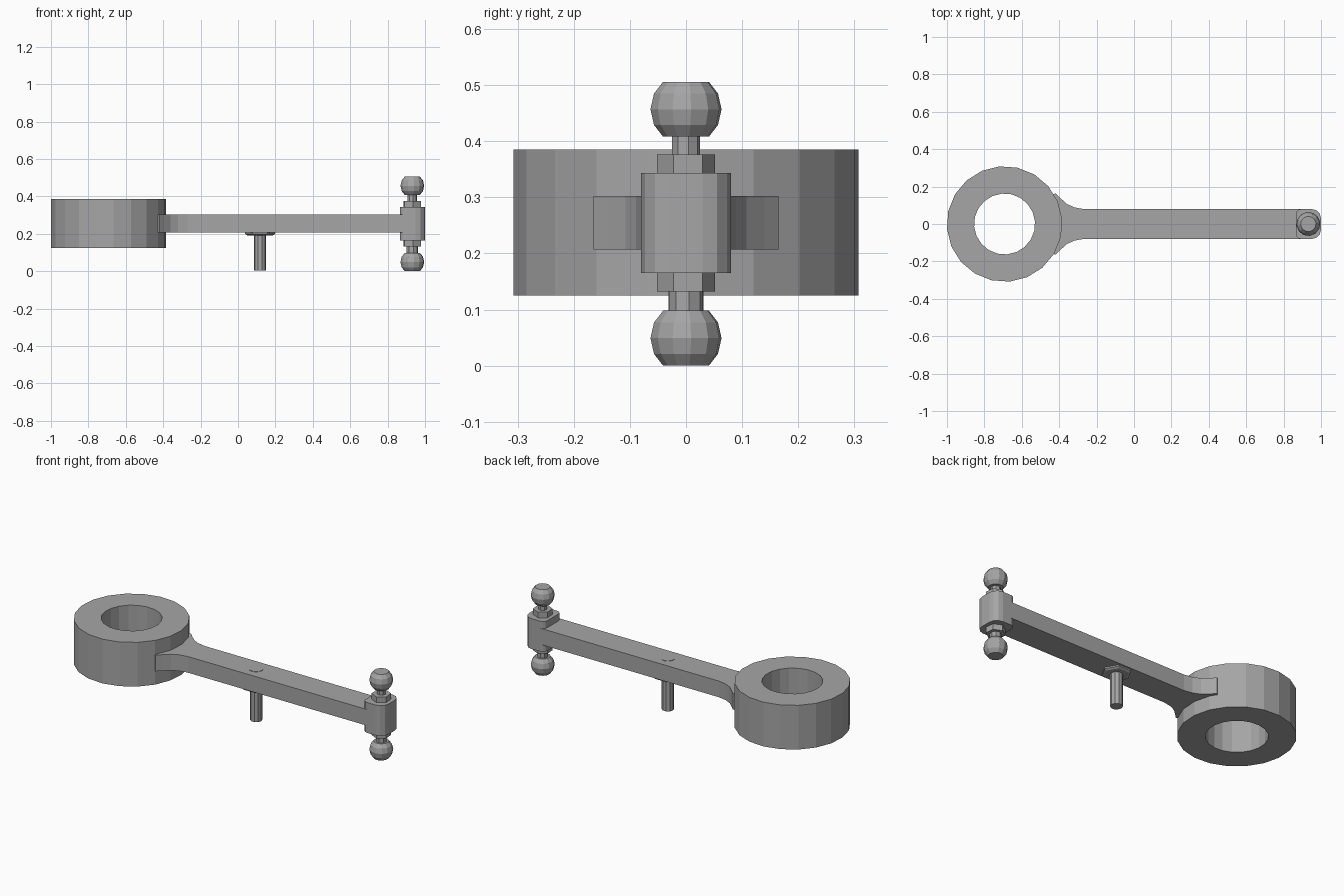
import bpy
import bmesh
from math import sin, cos, pi, radians, sqrt

cube = bpy.data.objects.get("Cube")
if cube:
    bpy.data.objects.remove(cube, do_unlink=True)

# Single metal colour
steel = bpy.data.materials.new("grey steel")
steel.use_nodes = True
GREY = (0.38, 0.38, 0.38, 1)
steel.diffuse_color = GREY
steel.node_tree.nodes["Principled BSDF"].inputs["Base Color"].default_value = GREY


def finish(name, bm):
    bmesh.ops.recalc_face_normals(bm, faces=bm.faces)
    mesh = bpy.data.meshes.new(name)
    bm.to_mesh(mesh)
    bm.free()
    mesh.materials.append(steel)
    obj = bpy.data.objects.new(name, mesh)
    bpy.context.collection.objects.link(obj)
    return obj


def prism(name, outline, z0, z1):
    """Extrude a flat outline between two heights."""
    bm = bmesh.new()
    low = [bm.verts.new((x, y, z0)) for x, y in outline]
    high = [bm.verts.new((x, y, z1)) for x, y in outline]
    bm.faces.new(low)
    bm.faces.new(high)
    n = len(outline)
    for i in range(n):
        j = (i + 1) % n
        bm.faces.new((low[i], low[j], high[j], high[i]))
    return finish(name, bm)


def lathe(name, profile, cx, sides, turn=0, closed=False):
    """Spin a (radius, height) profile about a vertical axis at x = cx."""
    bm = bmesh.new()
    rows = []
    for r, z in profile:
        angles = [2 * pi * i / sides + radians(turn) for i in range(sides)]
        rows.append([bm.verts.new((cx + r * cos(a), r * sin(a), z)) for a in angles])
    pairs = list(zip(rows, rows[1:]))
    if closed:
        pairs.append((rows[-1], rows[0]))
    else:
        bm.faces.new(rows[0])
        bm.faces.new(rows[-1])
    for a, b in pairs:
        for i in range(sides):
            j = (i + 1) % sides
            bm.faces.new((a[i], a[j], b[j], b[i]))
    return finish(name, bm)


# Thick ring at the left end
lathe("ring", [(0.309, 0.125), (0.309, 0.385), (0.163, 0.385), (0.163, 0.125)],
      -0.692, 20, 5, closed=True)

# Flat arm, flaring in a fillet where it meets the ring
flare = [(0.92, 0.08), (-0.27, 0.08), (-0.32, 0.089), (-0.36, 0.108),
         (-0.395, 0.14), (-0.42, 0.165), (-0.46, 0.14)]
prism("arm", flare + [(x, -y) for x, y in reversed(flare)], 0.207, 0.302)

# Boss with rounded vertical corners at the right end
boss = []
for cx, cy, r, start in ((0.95, 0.03, 0.05, 0), (0.895, 0.05, 0.03, 90),
                         (0.895, -0.05, 0.03, 180), (0.95, -0.03, 0.05, 270)):
    for k in range(4):
        a = radians(start + 30 * k)
        boss.append((cx + r * cos(a), cy + r * sin(a)))
prism("boss", boss, 0.165, 0.343)

# Ball studs above and below the boss
STUD_X = 0.932
lathe("upper_nut", [(0.052, 0.34), (0.052, 0.376)], STUD_X, 6, 35)
lathe("lower_nut", [(0.052, 0.132), (0.052, 0.168)], STUD_X, 6, 35)
lathe("upper_neck", [(0.025, 0.37), (0.025, 0.412)], STUD_X, 8, 10)
lathe("lower_neck", [(0.031, 0.095), (0.031, 0.14)], STUD_X, 8, 10)
for name, centre in (("upper_ball", 0.457), ("lower_ball", 0.049)):
    heights = [-0.049, -0.028, 0, 0.028, 0.049]
    ball = [(sqrt(0.064 ** 2 - h * h), centre + h) for h in heights]
    lathe(name, ball, STUD_X, 12, 8)

# Pin through the arm, with its collar underneath and its head on top
PIN_X = 0.118
lathe("pin", [(0.033, 0.004), (0.033, 0.25)], PIN_X, 10)
lathe("pin_collar", [(0.068, 0.192), (0.08, 0.199), (0.08, 0.21)], PIN_X, 6)
lathe("pin_head", [(0.038, 0.29), (0.038, 0.304)], PIN_X, 12)
